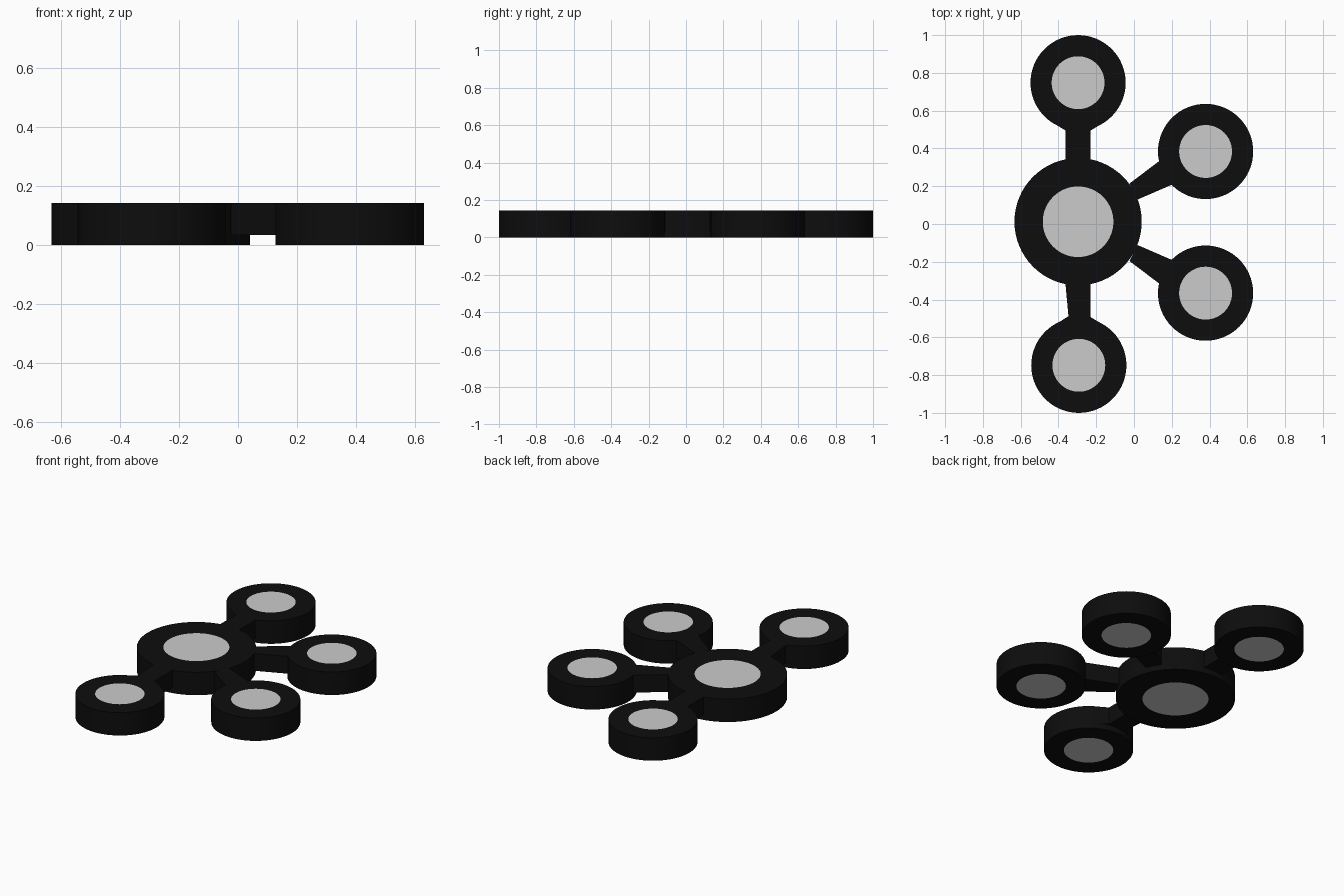
import bpy, bmesh, math

if "Cube" in bpy.data.objects:
    bpy.data.objects.remove(bpy.data.objects["Cube"])

H = 0.143          # overall thickness
ARM_Z = 0.035      # underside of the connecting arms
SIDES = 64


def material(name, v):
    m = bpy.data.materials.new(name)
    m.diffuse_color = (v, v, v, 1)
    m.use_nodes = True
    m.node_tree.nodes["Principled BSDF"].inputs["Base Color"].default_value = m.diffuse_color
    return m


black = material("black plastic", 0.004)
silver = material("light grey metal", 0.6)


def finish(name, bm, mats):
    bmesh.ops.recalc_face_normals(bm, faces=bm.faces)
    me = bpy.data.meshes.new(name)
    bm.to_mesh(me)
    bm.free()
    ob = bpy.data.objects.new(name, me)
    bpy.context.collection.objects.link(ob)
    for m in mats:
        me.materials.append(m)
    bpy.context.view_layer.objects.active = ob
    ob.select_set(True)
    bpy.ops.object.shade_smooth_by_angle(angle=math.radians(35))
    ob.select_set(False)
    return ob


def disc(name, x, y, r, r_in):
    """Round body with a flush grey disc on its top and underside."""
    bm = bmesh.new()
    rows = []
    for rad, z in ((r_in, 0), (r, 0), (r, H), (r_in, H)):
        rows.append([bm.verts.new((x + rad * math.cos(2 * math.pi * i / SIDES),
                                   y + rad * math.sin(2 * math.pi * i / SIDES), z))
                     for i in range(SIDES)])
    for a, b in zip(rows, rows[1:]):
        for i in range(SIDES):
            j = (i + 1) % SIDES
            bm.faces.new((a[i], a[j], b[j], b[i]))
    for row in (rows[0], rows[-1]):
        bm.faces.new(row).material_index = 1
    finish(name, bm, (black, silver))


def arm(name, outline):
    """Flat arm extruded from its plan outline."""
    bm = bmesh.new()
    face = bm.faces.new([bm.verts.new((x, y, ARM_Z)) for x, y in outline])
    ext = bmesh.ops.extrude_face_region(bm, geom=[face], use_keep_orig=True)
    for v in ext["geom"]:
        if isinstance(v, bmesh.types.BMVert):
            v.co.z = H
    finish(name, bm, (black,))


# central hub and the four outer weights
disc("hub", -0.296, 0.012, 0.337, 0.187)
disc("back_weight", -0.296, 0.748, 0.252, 0.140)
disc("front_weight", -0.292, -0.748, 0.252, 0.140)
disc("right_back_weight", 0.379, 0.384, 0.252, 0.140)
disc("right_front_weight", 0.379, -0.366, 0.252, 0.140)

# straight arms, flared where they meet the weights
arm("back_arm", [(-0.362, 0.325), (-0.230, 0.325), (-0.230, 0.495),
                 (-0.178, 0.526), (-0.414, 0.526), (-0.362, 0.495)])
arm("front_arm", [(-0.230, -0.305), (-0.364, -0.305), (-0.347, -0.488),
                  (-0.402, -0.523), (-0.172, -0.527), (-0.230, -0.493)])

# slanted arms, widening towards the right weights
MID = 0.009
slant = [(-0.024, 0.205), (0.018, 0.120), (0.200, 0.199), (0.133, 0.324)]
arm("right_back_arm", [(x, MID + y) for x, y in slant])
arm("right_front_arm", [(x, MID - y) for x, y in slant])
